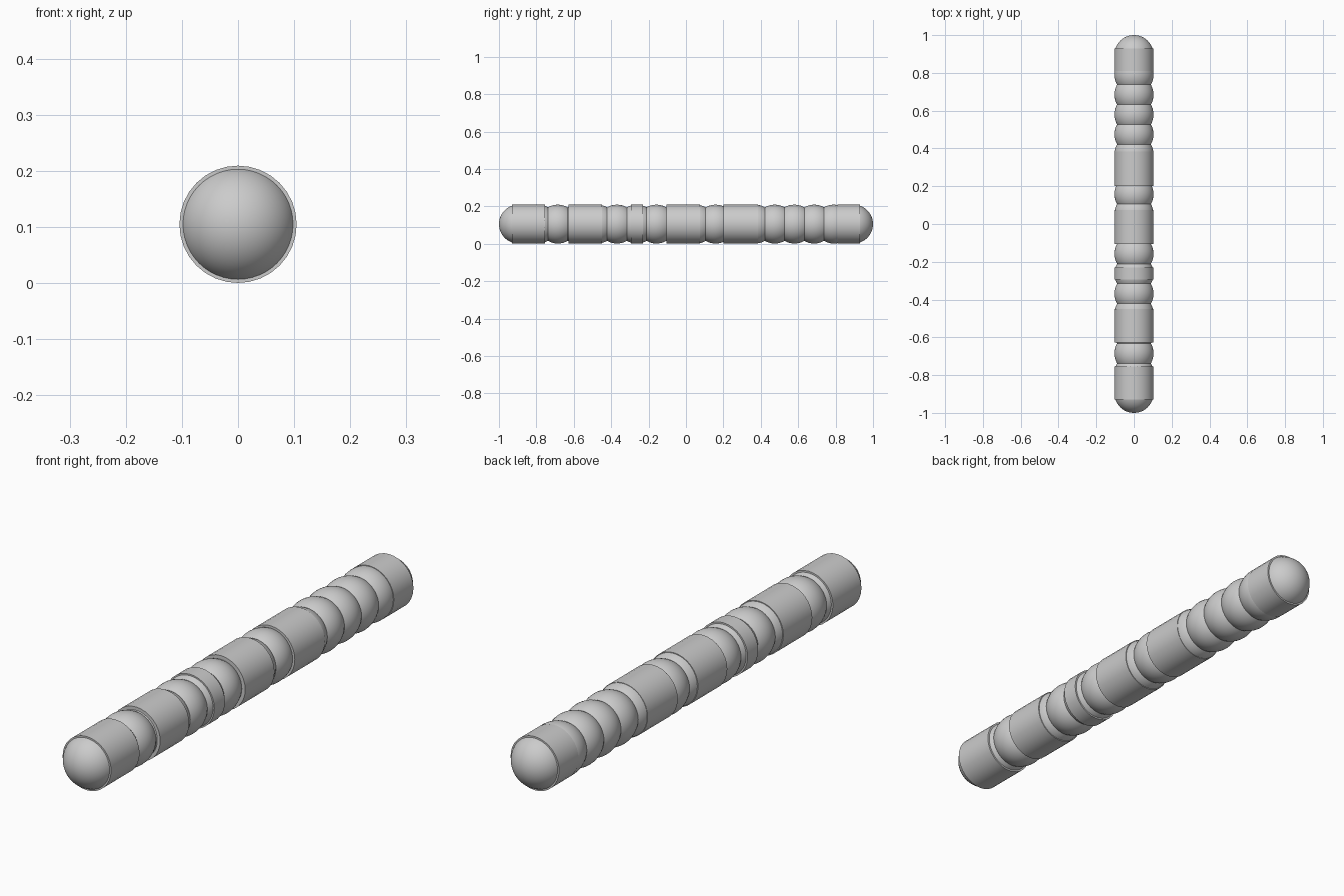
import bpy, math

if "Cube" in bpy.data.objects:
    bpy.data.objects.remove(bpy.data.objects["Cube"])

R = 0.104          # bead radius
Z = 0.105          # height of the axis
COUNT = 18
END = 1.0 - R      # centre of the outermost beads


def smooth(obj):
    bpy.ops.object.shade_smooth_by_angle(angle=math.radians(35))
    return obj


# Row of overlapping round beads, poles along the rod
for i in range(COUNT):
    y = -END + 2 * END * i / (COUNT - 1)
    bpy.ops.mesh.primitive_uv_sphere_add(segments=48, ring_count=24, radius=R,
                                         location=(0, y, Z),
                                         rotation=(math.pi / 2, 0, 0))
    bead = bpy.context.object
    bead.name = f"bead_{i + 1}"
    smooth(bead)

# Straight sleeves bridging some of the beads: (start, end) along y
sleeves = [(-0.93, -0.755), (-0.628, -0.45), (-0.295, -0.23),
           (-0.105, 0.075), (0.2, 0.385), (0.81, 0.93)]
for i, (a, b) in enumerate(sleeves):
    bpy.ops.mesh.primitive_cylinder_add(vertices=32, radius=R + 0.0005, depth=b - a,
                                        location=(0, (a + b) / 2, Z),
                                        rotation=(math.pi / 2, 0, 0))
    sleeve = bpy.context.object
    sleeve.name = f"sleeve_{i + 1}"
    smooth(sleeve)
